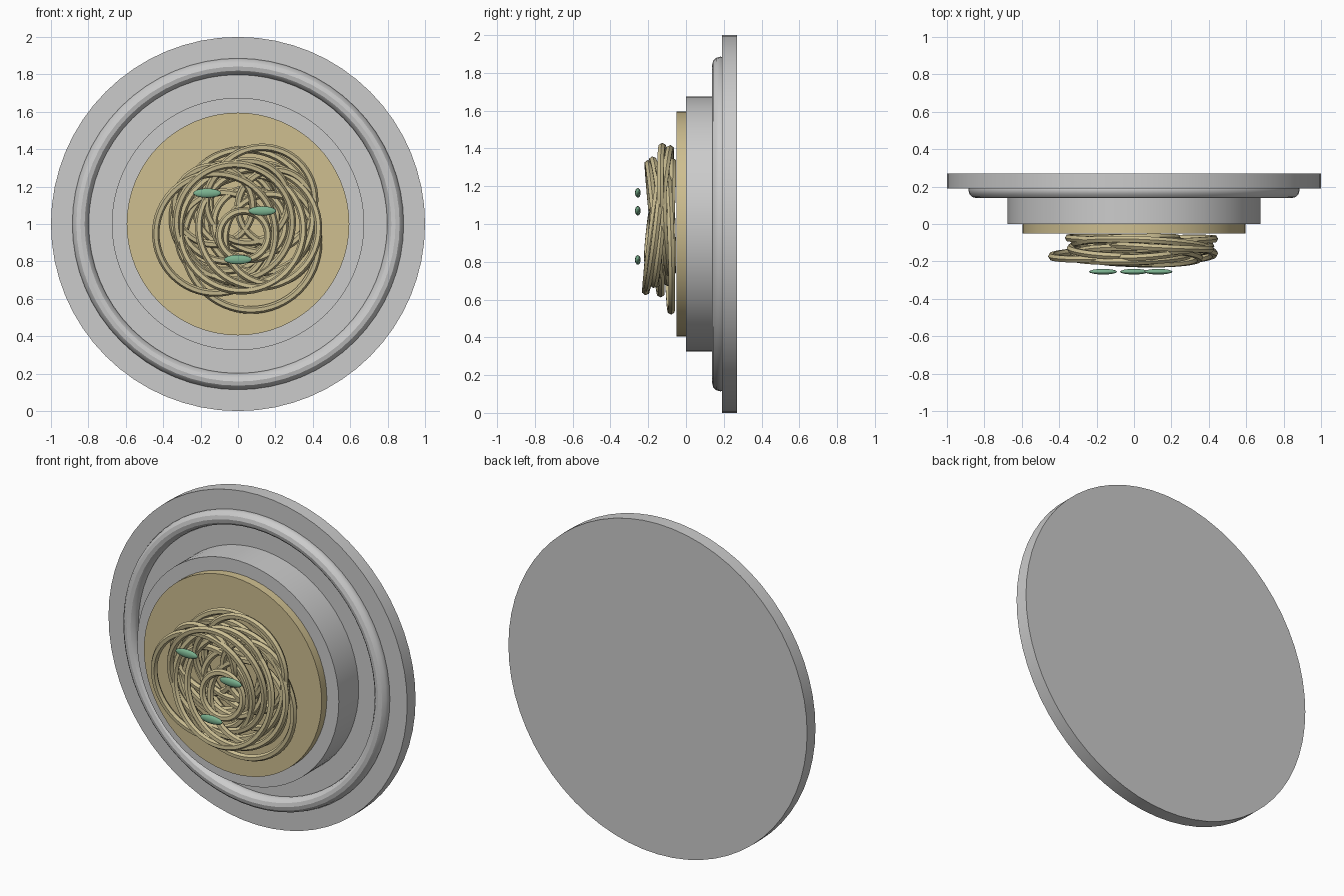
import bpy
from math import pi, radians

FACE = pi / 2  # turns a flat disc or ring to face the front (-y)


def material(name, rgb):
    m = bpy.data.materials.new(name)
    m.diffuse_color = (*rgb, 1)
    return m


def finish(name, mat=None):
    ob = bpy.context.object
    ob.name = name
    if mat:
        ob.data.materials.append(mat)
    bpy.ops.object.shade_smooth_by_angle(angle=radians(30))
    return ob


def disc(name, radius, y0, y1, mat=None):
    bpy.ops.mesh.primitive_cylinder_add(vertices=64, radius=radius, depth=y1 - y0,
                                        location=(0, (y0 + y1) / 2, 1), rotation=(FACE, 0, 0))
    return finish(name, mat)


def ring(name, x, y, z, radius, tube, sides, tilt=0, yaw=0, mat=None):
    bpy.ops.mesh.primitive_torus_add(major_radius=radius, minor_radius=tube,
                                     major_segments=64, minor_segments=sides,
                                     location=(x, y, z), rotation=(FACE + tilt, 0, yaw))
    return finish(name, mat)


sauce_mat = material("sauce", (0.62, 0.52, 0.28))
noodle_mat = material("noodle", (0.58, 0.50, 0.28))
leaf_mat = material("leaf", (0.20, 0.45, 0.28))

# Plate, raised rim, pedestal and sauce layer
disc("plate", 1.0, 0.19, 0.27)
ring("plate_rim", 0, 0.182, 1, 0.842, 0.044, 12)
disc("bowl", 0.675, 0.0, 0.20)
disc("sauce", 0.595, -0.05, 0.005, sauce_mat)

# Tangle of noodle loops: x, y, z, radius, tilt, yaw
noodles = [
    (0.07, -0.09, 0.90, 0.36, 0.03, 0.03),
    (0.13, -0.12, 1.13, 0.28, 0.02, -0.05),
    (-0.12, -0.16, 0.95, 0.32, 0.08, 0.04),
    (-0.02, -0.17, 1.01, 0.31, 0.10, 0.02),
    (0.11, -0.17, 0.98, 0.32, -0.12, 0.04),
    (0.02, -0.17, 0.97, 0.33, -0.13, -0.03),
    (-0.06, -0.09, 1.06, 0.26, -0.05, 0.05),
    (0.12, -0.10, 1.03, 0.29, 0.04, -0.06),
    (0.05, -0.15, 1.12, 0.22, 0.12, 0.06),
    (-0.13, -0.14, 1.10, 0.21, 0.14, -0.05),
    (0.17, -0.15, 0.92, 0.24, -0.09, 0.06),
    (-0.08, -0.11, 0.93, 0.24, 0.06, -0.06),
    (0.06, -0.13, 1.00, 0.19, -0.10, 0.08),
    (0.00, -0.08, 1.10, 0.23, -0.04, 0.02),
    (0.20, -0.13, 1.09, 0.20, 0.08, 0.06),
    (0.03, -0.19, 0.94, 0.13, -0.10, 0.05),
    (0.04, -0.12, 1.04, 0.36, -0.10, -0.04),
    (-0.07, -0.08, 1.03, 0.28, 0.03, -0.02),
]
for i, (x, y, z, r, tilt, yaw) in enumerate(noodles):
    ring(f"noodle_{i + 1}", x, y, z, r, 0.02, 6, tilt, yaw, noodle_mat)

# Herb leaves in front of the noodles
for i, (x, z) in enumerate([(-0.165, 1.165), (0.13, 1.07), (0.0, 0.81)]):
    bpy.ops.mesh.primitive_uv_sphere_add(segments=16, ring_count=8, radius=1,
                                         location=(x, -0.255, z))
    bpy.context.object.scale = (0.075, 0.015, 0.025)
    finish(f"herb_leaf_{i + 1}", leaf_mat)
